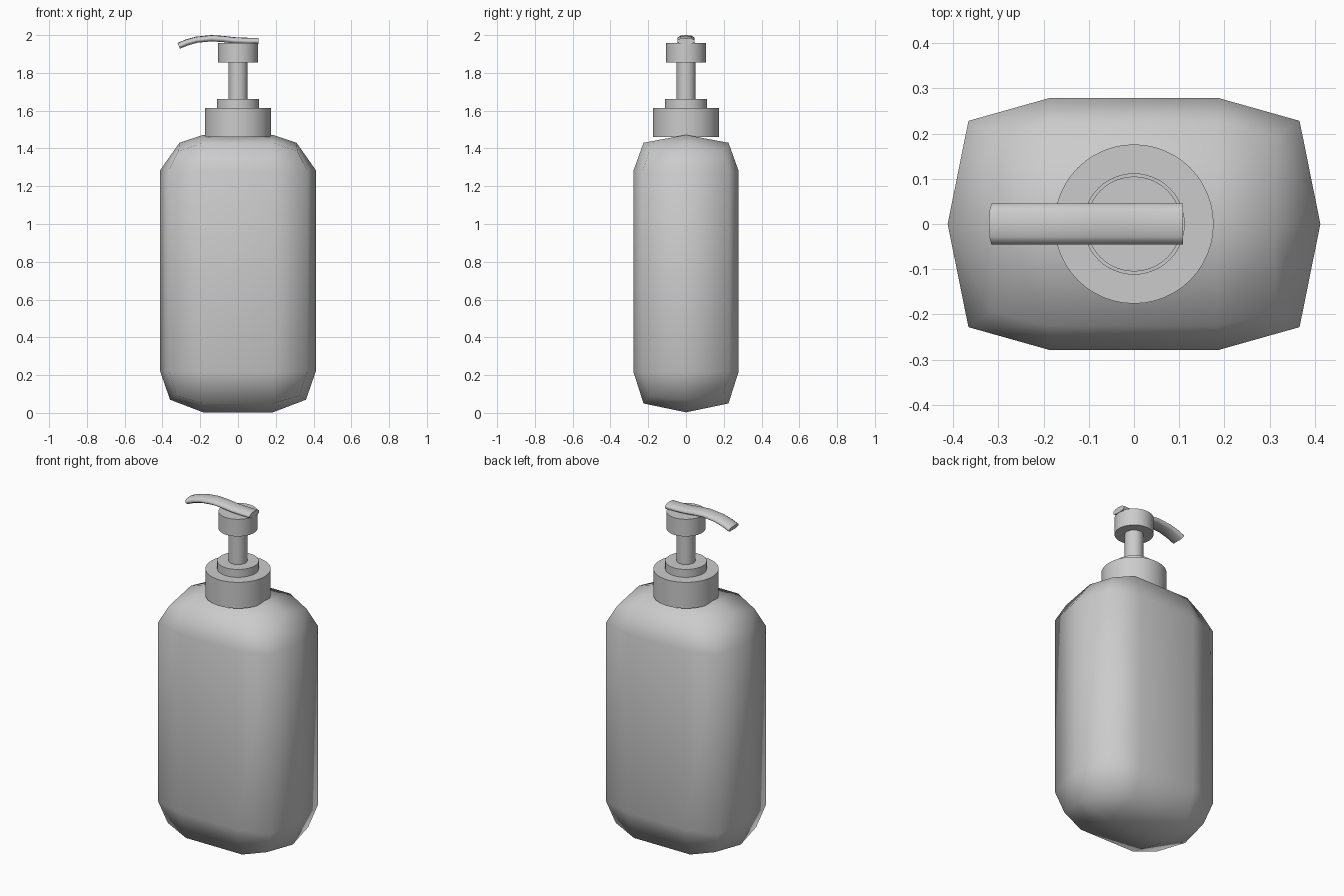
import bpy, bmesh
from math import cos, sin, pi, atan2

if "Cube" in bpy.data.objects:
    bpy.data.objects.remove(bpy.data.objects["Cube"])


def finish(bm, name):
    bmesh.ops.remove_doubles(bm, verts=bm.verts, dist=1e-4)
    bmesh.ops.recalc_face_normals(bm, faces=bm.faces)
    mesh = bpy.data.meshes.new(name)
    bm.to_mesh(mesh)
    bm.free()
    mesh.shade_smooth()
    obj = bpy.data.objects.new(name, mesh)
    bpy.context.collection.objects.link(obj)
    return obj


def loft(bm, rings, cap=True):
    rows = [[bm.verts.new(p) for p in r] for r in rings]
    for a, b in zip(rows, rows[1:]):
        n = len(a)
        for i in range(n):
            bm.faces.new((a[i], a[(i + 1) % n], b[(i + 1) % n], b[i]))
    if cap:
        bm.faces.new(rows[0])
        bm.faces.new(rows[-1])


def cylinder(name, r, z0, z1, sides=48):
    bm = bmesh.new()
    loft(bm, [[(r * cos(2 * pi * i / sides), r * sin(2 * pi * i / sides), z)
               for i in range(sides)] for z in (z0, z1)])
    obj = finish(bm, name)
    bpy.context.view_layer.objects.active = obj
    obj.select_set(True)
    bpy.ops.object.shade_smooth_by_angle(angle=pi / 5)
    obj.select_set(False)


def mirrored_ring(quarter):
    """Side, corner and front points of one quadrant -> full ten-point ring."""
    s, c, f = quarter
    half = [s, c, f, (-f[0], f[1], f[2]), (-c[0], c[1], c[2]), (-s[0], s[1], s[2])]
    return half + [(x, -y, z) for x, y, z in half[-2:0:-1]]


# Bottle body: faceted rounded box, smooth shaded
rings = [mirrored_ring(q) for q in (
    [(.36, 0, .07), (.325, .195, .09), (.185, .225, .05)],
    [(.412, 0, .22), (.366, .228, .22), (.185, .279, .22)],
    [(.412, 0, 1.285), (.366, .228, 1.285), (.185, .279, 1.28)],
    [(.31, 0, 1.43), (.315, .195, 1.385), (.185, .225, 1.43)])]
bm = bmesh.new()
loft(bm, rings, cap=False)
for ring, z in ((rings[0], .003), (rings[-1], 1.472)):
    r = [bm.verts.new(p) for p in ring]
    a, b = bm.verts.new((.185, 0, z)), bm.verts.new((-.185, 0, z))
    for f in ((r[0], r[1], r[2], a), (r[2], r[3], b, a), (r[3], r[4], r[5], b),
              (r[5], r[6], r[7], b), (r[7], r[8], a, b), (r[8], r[9], r[0], a)):
        bm.faces.new(f)
finish(bm, "bottle_body")

# Pump parts
cylinder("collar", .176, 1.46, 1.615)
cylinder("collar_ring", .112, 1.60, 1.662)
cylinder("pump_stem", .05, 1.64, 1.87)
cylinder("pump_head", .105, 1.855, 1.957)

# Curved spout lever: rounded flat section swept along a path
path = [(-.314, 1.943), (-.27, 1.961), (-.22, 1.975), (-.14, 1.983),
        (-.08, 1.979), (-.02, 1.972), (.05, 1.969), (.108, 1.969)]
section = [(.045, -.007), (.045, .004), (.028, .015), (0, .017), (-.028, .015),
           (-.045, .004), (-.045, -.007), (-.03, -.016), (.03, -.016)]
rings = []
for i, (x, z) in enumerate(path):
    p, q = path[max(i - 1, 0)], path[min(i + 1, len(path) - 1)]
    t = atan2(q[1] - p[1], q[0] - p[0])
    rings.append([(x - h * sin(t), w, z + h * cos(t)) for w, h in section])
bm = bmesh.new()
loft(bm, rings)
spout = finish(bm, "spout_lever")
bpy.context.view_layer.objects.active = spout
spout.select_set(True)
bpy.ops.object.shade_smooth_by_angle(angle=pi / 3)
